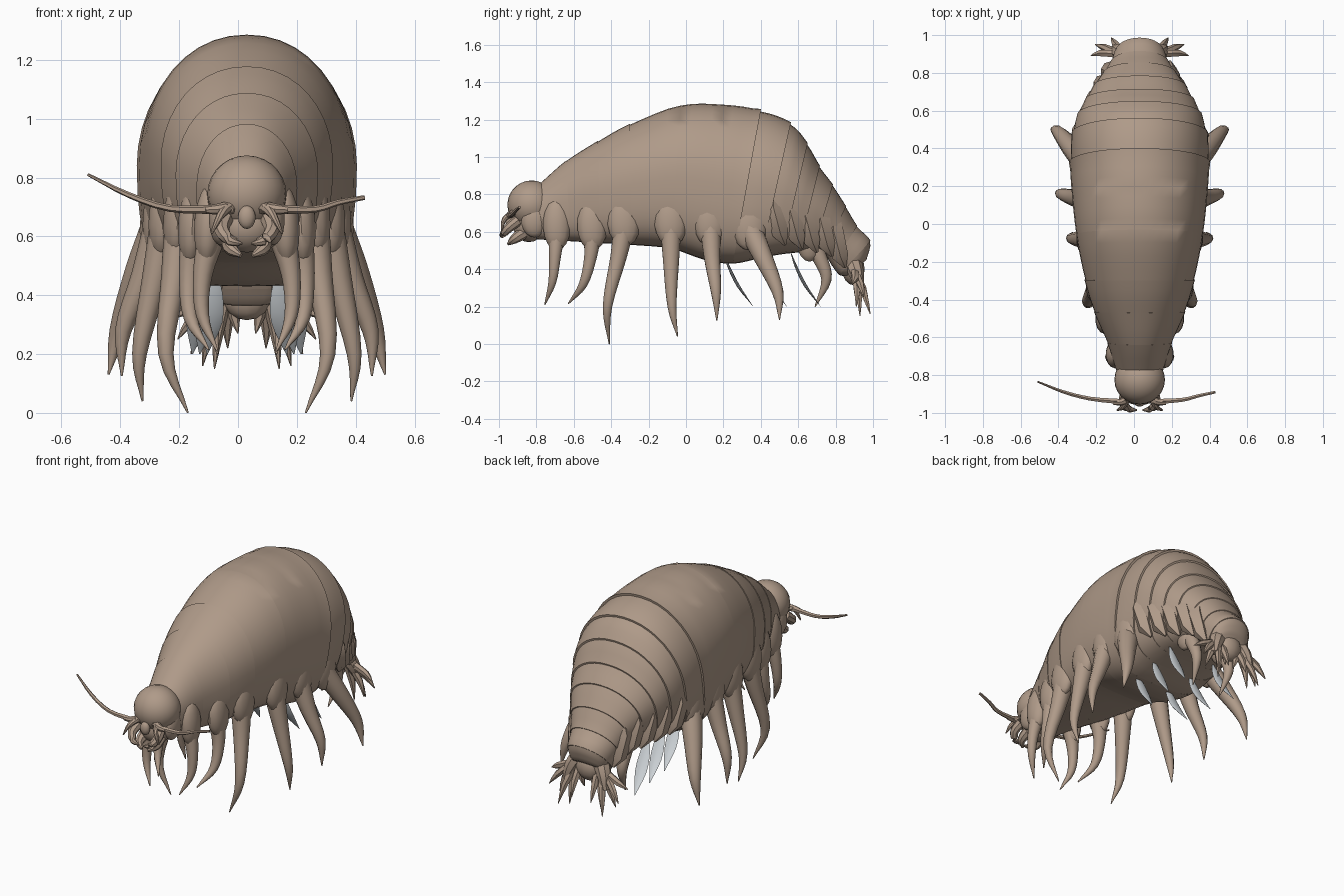
import bpy, bmesh, math
from mathutils import Vector

old = bpy.data.objects.get("Cube")
if old:
    bpy.data.objects.remove(old, do_unlink=True)

CX = 0.03  # body midline
SIDES = (("left", 1), ("right", -1))


def material(name, color):
    m = bpy.data.materials.new(name)
    m.use_nodes = True
    m.diffuse_color = color
    bsdf = m.node_tree.nodes["Principled BSDF"]
    bsdf.inputs["Base Color"].default_value = color
    bsdf.inputs["Roughness"].default_value = 0.8
    return m


SHELL = material("shell_brown", (0.43, 0.325, 0.25, 1))
GILL = material("gill_grey", (0.66, 0.7, 0.73, 1))


def finish(bm, name, mat):
    bmesh.ops.recalc_face_normals(bm, faces=bm.faces)
    me = bpy.data.meshes.new(name)
    bm.to_mesh(me)
    bm.free()
    me.materials.append(mat)
    ob = bpy.data.objects.new(name, me)
    bpy.context.collection.objects.link(ob)
    bpy.ops.object.select_all(action="DESELECT")
    ob.select_set(True)
    bpy.context.view_layer.objects.active = ob
    bpy.ops.object.shade_smooth_by_angle(angle=math.radians(40))
    return ob


def loft(name, rings, mat):
    """Skin a list of closed rings and cap both ends."""
    bm = bmesh.new()
    rows = [[bm.verts.new(p) for p in r] for r in rings]
    n = len(rows[0])
    for a, b in zip(rows, rows[1:]):
        for i in range(n):
            j = (i + 1) % n
            bm.faces.new((a[i], a[j], b[j], b[i]))
    bm.faces.new(rows[0])
    bm.faces.new(rows[-1])
    return finish(bm, name, mat)


def spline(pts, steps):
    """Catmull-Rom samples through points of any dimension."""
    pts = [Vector(p) for p in pts]
    ext = [2 * pts[0] - pts[1]] + pts + [2 * pts[-1] - pts[-2]]
    out = []
    for i in range(len(pts) - 1):
        a, b, c, d = ext[i:i + 4]
        for k in range(steps):
            t = k / steps
            out.append(0.5 * (2 * b + (c - a) * t + (2 * a - 5 * b + 4 * c - d) * t * t
                              + (3 * b - a - 3 * c + d) * t ** 3))
    return out + [pts[-1]]


def tube(name, pts, mat=SHELL, side=1, sides=8, steps=3, flat=1.0):
    """Tapered limb; each point is x, y, z, radius. flat thins it fore and aft."""
    path = spline([(CX + side * x, y, z, r) for x, y, z, r in pts], steps)
    pos = [Vector(p[:3]) for p in path]
    rings = []
    for i, p in enumerate(path):
        t = (pos[min(i + 1, len(pos) - 1)] - pos[max(i - 1, 0)]).normalized()
        ref = Vector((1, 0, 0)) if abs(t.x) < 0.8 else Vector((0, 0, 1))
        v = t.cross(ref).normalized()
        u = v.cross(t)
        r = max(p[3], 0.002)
        rings.append([pos[i] + r * (u * math.cos(a) + v * math.sin(a) * flat)
                      for a in (math.tau * k / sides for k in range(sides))])
    return loft(name, rings, mat)


def ellipsoid(name, loc, size, side=1, tilt=0.0, seg=14):
    bm = bmesh.new()
    bmesh.ops.create_uvsphere(bm, u_segments=seg, v_segments=seg // 2 + 2, radius=1)
    bmesh.ops.scale(bm, vec=size, verts=bm.verts)
    ob = finish(bm, name, SHELL)
    ob.location = (CX + side * loc[0], loc[1], loc[2])
    ob.rotation_euler = (0, side * tilt, 0)
    return ob


# Body: tilted rings given as top y, top z, bottom y, bottom z; half width apart
hoops = [(-0.78, 0.86, -0.80, 0.56), (-0.64, 0.98, -0.62, 0.55), (-0.47, 1.085, -0.46, 0.54),
         (-0.30, 1.175, -0.29, 0.53), (-0.03, 1.275, -0.08, 0.51), (0.20, 1.28, 0.10, 0.45),
         (0.40, 1.25, 0.25, 0.43), (0.56, 1.18, 0.40, 0.46), (0.65, 1.07, 0.51, 0.48),
         (0.715, 0.95, 0.60, 0.49), (0.785, 0.85, 0.68, 0.50), (0.855, 0.735, 0.74, 0.48),
         (0.915, 0.63, 0.78, 0.42), (0.985, 0.55, 0.82, 0.37), (0.965, 0.45, 0.86, 0.365)]
widths = [0.12, 0.17, 0.24, 0.29, 0.335, 0.358, 0.368, 0.355, 0.325,
          0.285, 0.24, 0.19, 0.155, 0.13, 0.1]
STEPS, ROUND = 4, 40


def hoop(y1, z1, y2, z2, w, grow):
    """Rounded back, steep flanks and a flat belly."""
    mid = Vector((0, (y1 + y2) / 2, (z1 + z2) / 2))
    up = Vector((0, (y1 - y2) / 2, (z1 - z2) / 2))
    out = []
    for k in range(ROUND):
        a = math.tau * k / ROUND
        s, c = math.sin(a), math.cos(a)
        low = c < 0
        x = math.copysign(abs(s) ** (0.48 if low else 0.95), s) * w
        h = math.copysign(abs(c) ** (0.75 if low else 1), c)
        g = grow if not low else 1 + (grow - 1) * (1 + c)
        out.append(mid + up * h * g + Vector((CX + x * g, 0, 0)))
    return out


samples = spline([Vector(h + (w,)) for h, w in zip(hoops, widths)], STEPS)
rings = []
for i, s in enumerate(samples):
    seg, k = divmod(i, STEPS)
    lip = 0.0 if seg in (4, 5) else 0.014 if seg < 4 else 0.028
    if k == 0 and 0 < i < len(samples) - 1:
        rings.append(hoop(*s, 1.0 + lip * 0.6))   # raised rear edge of the plate
        rings.append(hoop(*s, 1.0 - lip * 0.6))   # tucked front of the next plate
    else:
        rings.append(hoop(*s, 1.0 + lip * (k / STEPS - 0.5)))
loft("segmented_body", rings, SHELL)

# Head and jaws
ellipsoid("head", (0, -0.825, 0.745), (0.134, 0.13, 0.13), seg=24)
ellipsoid("cheek_mass", (0, -0.84, 0.635), (0.1, 0.085, 0.09), seg=16)
ellipsoid("upper_lip", (0, -0.945, 0.665), (0.03, 0.022, 0.04), seg=12)
for tag, sd in SIDES:
    ellipsoid(tag + "_cheek", (0.09, -0.81, 0.66), (0.04, 0.07, 0.09), sd)
    tube(tag + "_mandible", [(0.075, -0.9, 0.66, 0.03), (0.085, -0.95, 0.62, 0.026),
                             (0.055, -0.98, 0.585, 0.018), (0.015, -0.985, 0.575, 0.004)], side=sd)
    tube(tag + "_lower_jaw", [(0.05, -0.86, 0.6, 0.035), (0.055, -0.92, 0.56, 0.025),
                              (0.02, -0.95, 0.535, 0.008)], side=sd)
    tube(tag + "_palp", [(0.06, -0.92, 0.7, 0.018), (0.09, -0.97, 0.67, 0.014),
                         (0.12, -0.985, 0.61, 0.004)], side=sd)
    tube(tag + "_antenna_base", [(0.045, -0.91, 0.7, 0.026), (0.09, -0.94, 0.693, 0.02),
                                 (0.14, -0.945, 0.69, 0.013)], side=sd)
tube("right_antenna", [(0.1, -0.94, 0.692, 0.016), (0.26, -0.925, 0.695, 0.012),
                       (0.40, -0.89, 0.74, 0.01), (0.54, -0.835, 0.81, 0.005)], side=-1, sides=6)
tube("left_antenna", [(0.1, -0.94, 0.692, 0.016), (0.23, -0.93, 0.692, 0.012),
                      (0.31, -0.91, 0.715, 0.01), (0.40, -0.89, 0.732, 0.008)], side=1, sides=6)

# Seven pairs of walking legs with a low side plate blending each hip into the body
legs = [
    [(0.115, -0.69, 0.62, 0.05), (0.15, -0.70, 0.47, 0.033), (0.15, -0.715, 0.33, 0.022), (0.1, -0.755, 0.21, 0.003)],
    [(0.17, -0.50, 0.62, 0.055), (0.195, -0.51, 0.47, 0.036), (0.19, -0.55, 0.32, 0.024), (0.13, -0.63, 0.215, 0.003)],
    [(0.22, -0.33, 0.64, 0.06), (0.245, -0.36, 0.47, 0.046), (0.275, -0.42, 0.2, 0.026), (0.2, -0.41, 0.0, 0.003)],
    [(0.27, -0.08, 0.64, 0.06), (0.31, -0.08, 0.46, 0.046), (0.365, -0.075, 0.2, 0.025), (0.355, -0.045, 0.04, 0.003)],
    [(0.29, 0.13, 0.64, 0.06), (0.35, 0.14, 0.46, 0.045), (0.42, 0.16, 0.28, 0.028), (0.425, 0.165, 0.125, 0.003)],
    [(0.30, 0.34, 0.62, 0.065), (0.365, 0.41, 0.47, 0.053), (0.435, 0.49, 0.28, 0.032), (0.47, 0.5, 0.13, 0.003)],
    [(0.11, 0.66, 0.56, 0.05), (0.12, 0.72, 0.45, 0.04), (0.12, 0.75, 0.34, 0.028), (0.1, 0.69, 0.2, 0.003)],
]
for tag, sd in SIDES:
    for n, pts in enumerate(legs, 1):
        tube(f"{tag}_leg_{n}", pts, side=sd, sides=10, steps=4)
        x, y, z, r = pts[0]
        ellipsoid(f"{tag}_hip_plate_{n}", (x + 0.015, y, z + 0.02), (0.05, r * 1.5, 0.14), sd, tilt=-0.06)

# Pointed side plates hanging from the rear segments
for tag, sd in SIDES:
    for n, (x, y, z) in enumerate([(0.315, 0.47, 0.72), (0.28, 0.56, 0.7), (0.24, 0.64, 0.68),
                                   (0.2, 0.72, 0.66), (0.16, 0.79, 0.6)], 1):
        tube(f"{tag}_rear_side_plate_{n}",
             [(x - 0.03, y - 0.01, z + 0.13, 0.03), (x, y, z, 0.055),
              (x - 0.01, y + 0.035, z - 0.13, 0.045), (x - 0.03, y + 0.06, z - 0.19, 0.008)],
             side=sd, sides=5, steps=1)

# Three pairs of leaf-shaped gills below the belly
for tag, sd in SIDES:
    for n, (x, y) in enumerate([(0.115, 0.21), (0.14, 0.39), (0.165, 0.57)], 1):
        tube(f"{tag}_gill_{n}",
             [(x, y - 0.01, 0.49, 0.008), (x, y + 0.02, 0.41, 0.032), (x + 0.005, y + 0.07, 0.31, 0.037),
              (x + 0.02, y + 0.15, 0.2, 0.002)], GILL, sd, sides=8, steps=3, flat=0.22)

# Tail fan of forked spines
spines = [(0.26, 0.89, 0.32), (0.235, 0.95, 0.25), (0.19, 0.91, 0.2), (0.15, 0.985, 0.16),
          (0.11, 0.93, 0.15), (0.065, 0.975, 0.22), (0.03, 0.9, 0.27)]
for tag, sd in SIDES:
    tube(tag + "_tail_limb", [(0.06, 0.88, 0.47, 0.05), (0.11, 0.91, 0.38, 0.042),
                              (0.135, 0.93, 0.3, 0.02)], side=sd)
    for n, (x, y, z) in enumerate(spines, 1):
        root = (0.04 + x * 0.3, 0.9, 0.39, 0.022)
        mid = (0.02 + x * 0.72, 0.5 * (0.92 + y), 0.5 * (0.38 + z), 0.019)
        tube(f"{tag}_tail_spine_{n}", [root, mid, (x, y, z, 0.002)], side=sd, sides=6, steps=2)
ellipsoid("tail_tip", (0, 0.895, 0.4), (0.085, 0.06, 0.085), seg=12)
